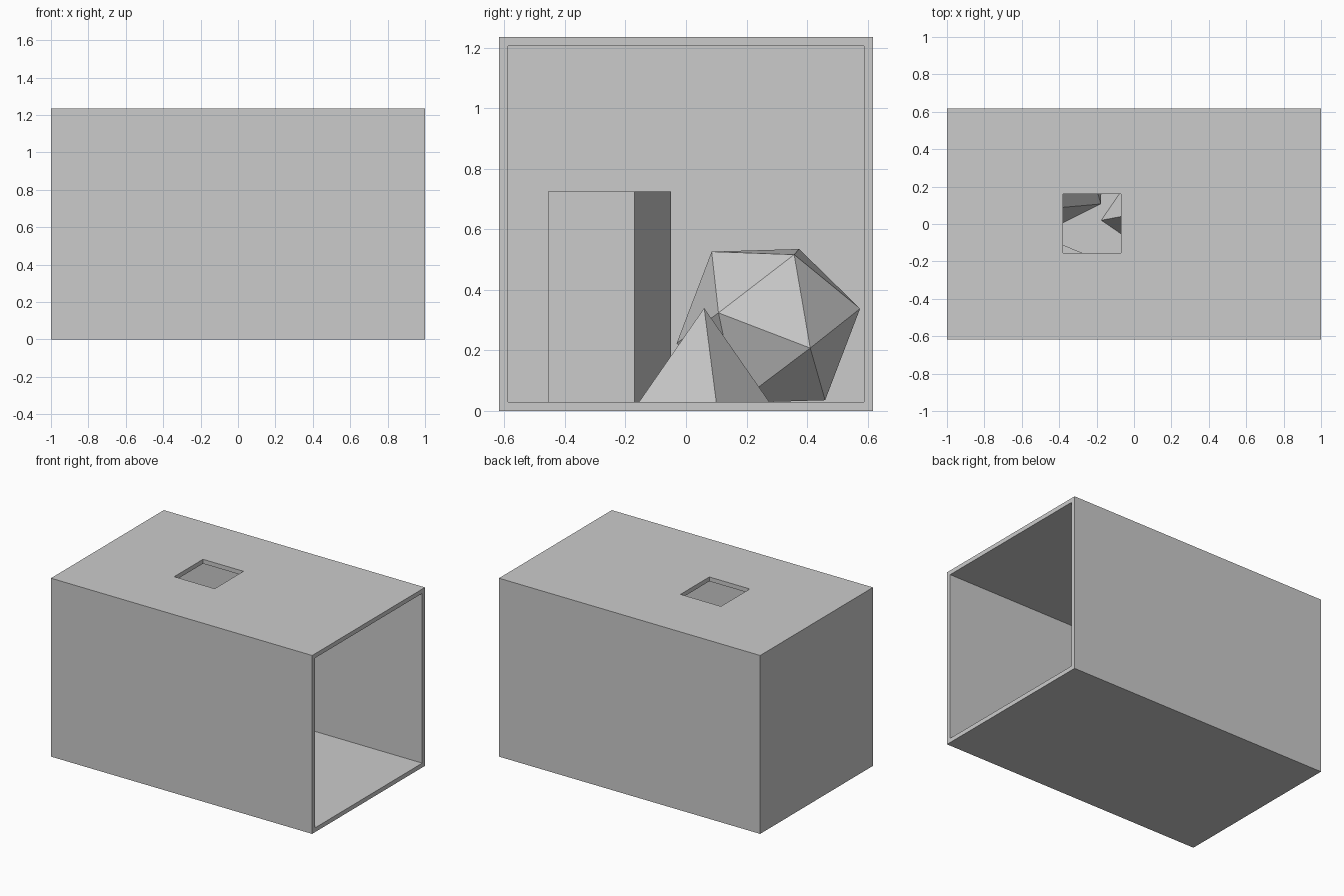
import bpy, bmesh, math
from mathutils import Vector, Matrix

if "Cube" in bpy.data.objects:
    bpy.data.objects.remove(bpy.data.objects["Cube"])

W, H, T = 0.617, 1.235, 0.03      # half depth, height, wall thickness


def finish(name, bm, matrix=None):
    if matrix:
        bm.transform(matrix)
    bmesh.ops.recalc_face_normals(bm, faces=bm.faces)
    mesh = bpy.data.meshes.new(name)
    bm.to_mesh(mesh)
    bm.free()
    ob = bpy.data.objects.new(name, mesh)
    bpy.context.collection.objects.link(ob)
    return ob


def box(name, lo, hi, matrix=None):
    bm = bmesh.new()
    bmesh.ops.create_cube(bm, size=1)
    lo, hi = Vector(lo), Vector(hi)
    bmesh.ops.scale(bm, vec=hi - lo, verts=bm.verts)
    bmesh.ops.translate(bm, vec=(lo + hi) / 2, verts=bm.verts)
    return finish(name, bm, matrix)


def cut(target, cutter):
    cutter.hide_render = True
    cutter.hide_viewport = True
    cutter.display_type = 'WIRE'
    mod = target.modifiers.new(cutter.name, 'BOOLEAN')
    mod.operation = 'DIFFERENCE'
    mod.solver = 'EXACT'
    mod.object = cutter


# Room: hollow box open on the right, with a square skylight
room = box("room", (-1, -W, 0), (1, W, H))
cut(room, box("interior_cutter", (-1 + T, -W + T, T), (1.2, W - T, H - T)))
cut(room, box("skylight_cutter", (-0.38, -0.155, H - 0.1), (-0.07, 0.16, H + 0.1)))

# Tall block, turned on the floor
s = 0.309 / 2
box("tall_block", (-s, -s, 0), (s, s, 0.695),
    Matrix.Translation((-0.443, -0.2525, T)) @ Matrix.Rotation(math.radians(-22.8), 4, 'Z'))

# Square pyramid
bm = bmesh.new()
bmesh.ops.create_cone(bm, cap_ends=True, segments=4, radius1=0.2187, radius2=0, depth=0.31)
bmesh.ops.remove_doubles(bm, verts=bm.verts, dist=1e-4)
corner = max(bm.verts, key=lambda v: v.co.x + 0.01 * v.co.y).co
turn = math.radians(10.5) - math.atan2(corner.y, corner.x)
finish("pyramid", bm, Matrix.Translation((0.04, 0.06, T + 0.155)) @ Matrix.Rotation(turn, 4, 'Z'))

# Icosahedron: one vertex and its neighbour set the tilt
bm = bmesh.new()
bmesh.ops.create_icosphere(bm, subdivisions=1, radius=0.3087)
az = Vector((0.266, 0.138, -0.073)).normalized()
near = Vector((0.259, -0.162, 0.042))
ax = (near - az * near.dot(az)).normalized()
ay = az.cross(ax)
tilt = Matrix((ax, ay, az)).transposed().to_4x4()
finish("icosahedron", bm, Matrix.Translation((-0.434, 0.272, 0.281)) @ tilt)
